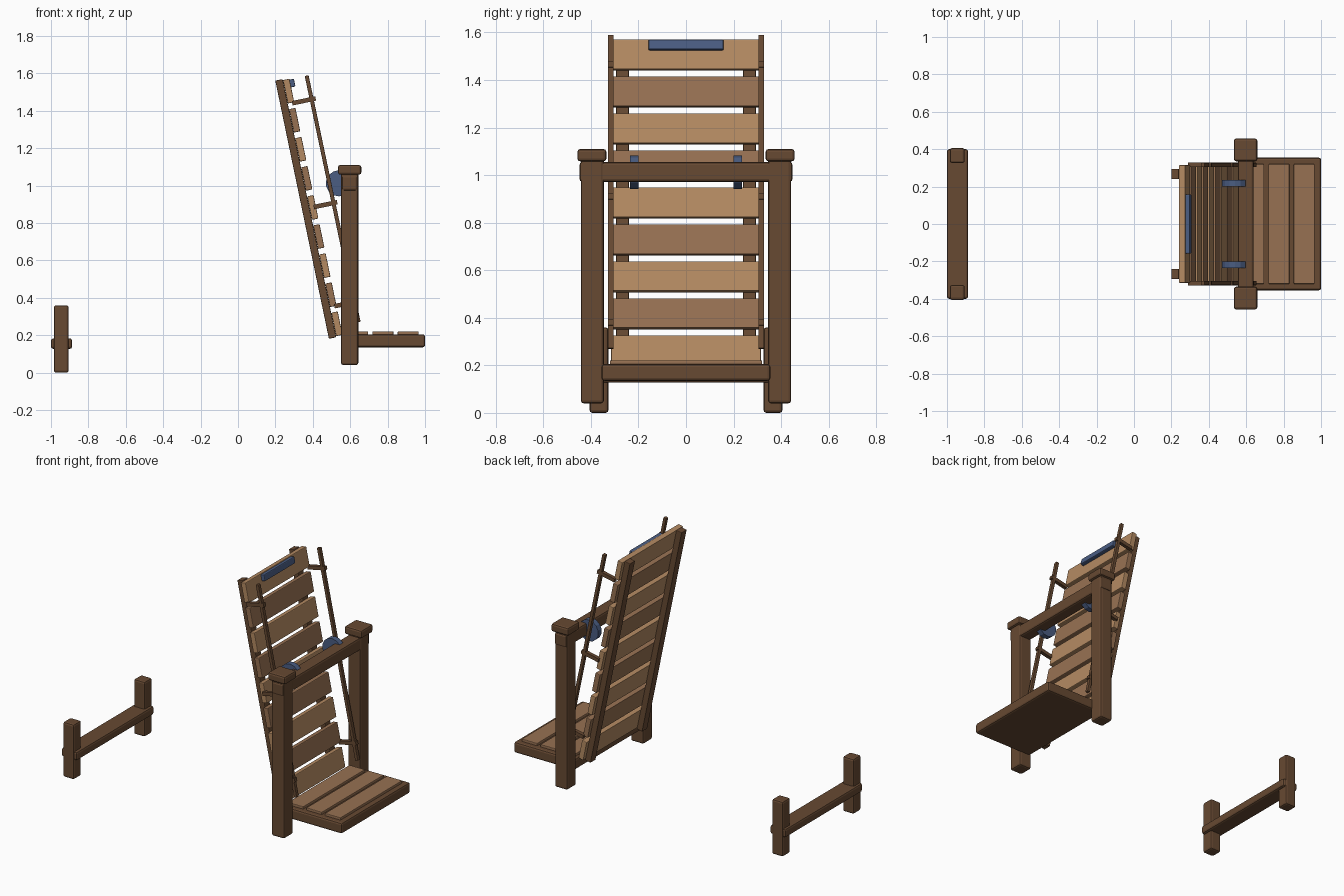
import bpy, math
from mathutils import Vector

if "Cube" in bpy.data.objects:
    bpy.data.objects.remove(bpy.data.objects["Cube"])


def material(name, rgb):
    m = bpy.data.materials.new(name)
    m.diffuse_color = (*rgb, 1)
    m.use_nodes = True
    m.node_tree.nodes["Principled BSDF"].inputs["Base Color"].default_value = m.diffuse_color
    return m


DARK = material("dark_wood", (0.135, 0.067, 0.032))
LIGHT = material("light_plank", (0.456, 0.254, 0.122))
MID = material("mid_plank", (0.31, 0.165, 0.085))
BLUE = material("blue_metal", (0.069, 0.109, 0.223))


def bevel(ob, width):
    if width:
        mod = ob.modifiers.new("bevel", 'BEVEL')
        mod.width, mod.segments = width, 2
    return ob


def box(name, centre, size, mat, tilt=0.0, bev=0.0):
    bpy.ops.mesh.primitive_cube_add(size=1, location=centre)
    ob = bpy.context.object
    ob.name = name
    ob.scale = size
    bpy.ops.object.transform_apply(location=False, rotation=False, scale=True)
    ob.rotation_euler.y = tilt
    ob.data.materials.append(mat)
    return bevel(ob, bev)


def span(name, lo, hi, mat, bev=0.0):
    lo, hi = Vector(lo), Vector(hi)
    return box(name, (lo + hi) / 2, hi - lo, mat, 0, bev)


def strut(name, a, b, y, width, depth, mat, bev=0.0):
    """Bar between two (x, z) points at depth y."""
    dx, dz = b[0] - a[0], b[1] - a[1]
    mid = ((a[0] + b[0]) / 2, y, (a[1] + b[1]) / 2)
    return box(name, mid, (depth, width, math.hypot(dx, dz)), mat, math.atan2(dx, dz), bev)


# Backrest line: rail centre x at height z, and its lean
SLOPE = 0.2077
LEAN = math.atan(SLOPE)


def rail_x(z):
    return 0.219 + (1.565 - z) * SLOPE


# Low gate: two short posts and a crossbar
span("low_crossbar", (-1.0, -0.40, 0.127), (-0.887, 0.40, 0.183), DARK, 0.012)
for s in (-1, 1):
    box("low_post", (-0.945, s * 0.366, 0.18), (0.08, 0.08, 0.36), DARK, 0, 0.012)

# Tall frame: posts, caps and beam
for s in (-1, 1):
    box("tall_post", (0.597, s * 0.394, 0.56), (0.092, 0.097, 1.04), DARK, 0, 0.012)
    box("post_cap", (0.597, s * 0.396, 1.084), (0.125, 0.122, 0.052), DARK, 0, 0.012)
span("top_beam", (0.555, -0.448, 0.972), (0.64, 0.448, 1.055), DARK, 0.012)

# Step platform with three planks
span("platform", (0.56, -0.355, 0.135), (1.0, 0.355, 0.205), DARK, 0.012)
for i in range(3):
    x = 0.64 + i * 0.135
    box("platform_plank", (x, 0, 0.207), (0.112, 0.64, 0.028), MID, 0, 0.004)

# Leaning panel: back rails and nine planks
for s in (-1, 1):
    strut("back_rail", (rail_x(0.185), 0.185), (rail_x(1.565), 1.565),
          s * 0.267, 0.054, 0.04, DARK, 0.004)
for i in range(9):
    z = 1.505 - i * 0.1555
    box("panel_plank", (rail_x(z) + 0.039, 0, z), (0.035, 0.63, 0.128),
        (LIGHT, MID)[i % 2], -LEAN, 0.004)

# Side handrails on stand-offs
for s in (-1, 1):
    strut("handrail", (0.645, 0.27), (0.367, 1.588), s * 0.316, 0.024, 0.021, DARK, 0.003)
    for z in (1.44, 0.885, 0.355):
        x = rail_x(z) + 0.045
        strut("standoff", (x, z), (x + 0.125, z + 0.026), s * 0.316, 0.024, 0.024, DARK)

# Blue grip along the top plank
box("top_grip", (0.287, 0, 1.547), (0.033, 0.316, 0.042), BLUE, -LEAN, 0.005)

# Blue pulley discs behind the beam
for s in (-1, 1):
    bpy.ops.mesh.primitive_cylinder_add(vertices=14, radius=0.07, depth=0.036,
                                        location=(0.54, s * 0.218, 1.012),
                                        rotation=(math.pi / 2, 0, 0))
    disc = bpy.context.object
    disc.name = "pulley_disc"
    disc.data.materials.append(BLUE)
